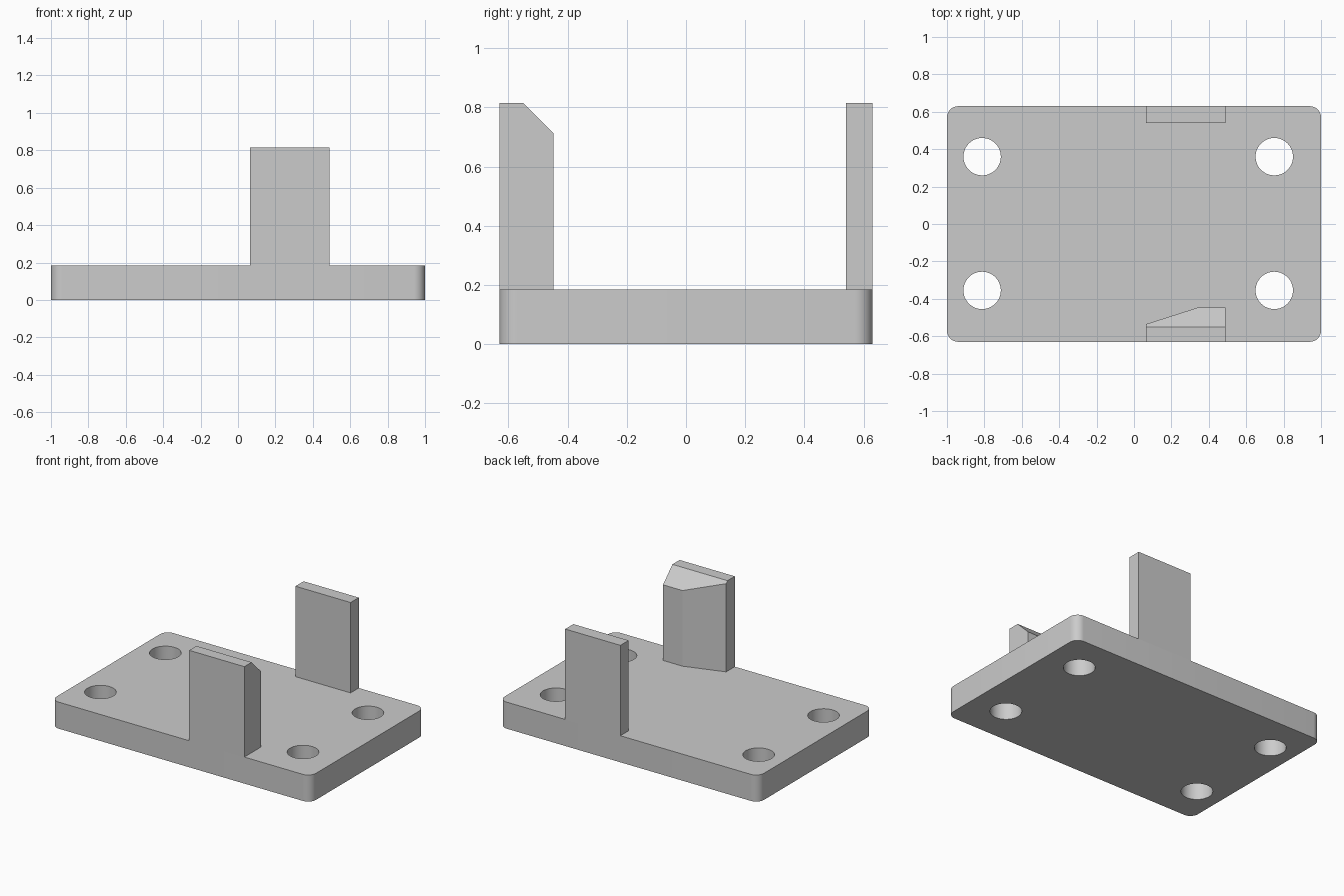
import bpy, bmesh
from mathutils import Vector

cube = bpy.data.objects.get("Cube")
if cube:
    bpy.data.objects.remove(cube, do_unlink=True)

# One plain grey for everything
GREY = (0.6, 0.6, 0.6, 1)
grey = bpy.data.materials.new("light grey")
grey.use_nodes = True
grey.diffuse_color = GREY
grey.node_tree.nodes["Principled BSDF"].inputs["Base Color"].default_value = GREY

HALF_Y, THICK, TOP = 0.63, 0.185, 0.815
POST_LEFT, POST_RIGHT = 0.065, 0.49


def prism(outline, z0, z1):
    """Extrude a counter-clockwise xy outline from z0 to z1."""
    bm = bmesh.new()
    face = bm.faces.new([bm.verts.new((x, y, z0)) for x, y in outline])
    ext = bmesh.ops.extrude_face_region(bm, geom=[face], use_keep_orig=True)
    top = [g for g in ext["geom"] if isinstance(g, bmesh.types.BMVert)]
    bmesh.ops.translate(bm, verts=top, vec=(0, 0, z1 - z0))
    bmesh.ops.recalc_face_normals(bm, faces=bm.faces[:])
    return bm


def rect(x0, x1, y0, y1):
    return [(x0, y0), (x1, y0), (x1, y1), (x0, y1)]


def make_object(name, bm):
    mesh = bpy.data.meshes.new(name)
    bm.to_mesh(mesh)
    bm.free()
    mesh.materials.append(grey)
    obj = bpy.data.objects.new(name, mesh)
    bpy.context.scene.collection.objects.link(obj)
    return obj


# Base plate with rounded vertical corners
bm = prism(rect(-1, 1, -HALF_Y, HALF_Y), 0, THICK)
uprights = [e for e in bm.edges if abs(e.verts[0].co.z - e.verts[1].co.z) > 0.1]
bmesh.ops.bevel(bm, geom=uprights, offset=0.06, segments=8, profile=0.5, affect='EDGES')
plate = make_object("base_plate", bm)

# Four screw holes cut through the plate
bm = bmesh.new()
for x in (-0.812, 0.75):
    for y in (-0.355, 0.36):
        ring = bmesh.ops.create_cone(bm, cap_ends=True, segments=48,
                                     radius1=0.1, radius2=0.1, depth=1)
        bmesh.ops.translate(bm, verts=ring["verts"], vec=(x, y, 0))
cutter = make_object("hole_cutter", bm)
cutter.hide_render = True
cut = plate.modifiers.new("holes", 'BOOLEAN')
cut.operation, cut.solver, cut.object = 'DIFFERENCE', 'EXACT', cutter
bpy.context.view_layer.objects.active = plate
plate.select_set(True)
bpy.ops.object.modifier_apply(modifier=cut.name)
bpy.data.objects.remove(cutter, do_unlink=True)
bpy.ops.object.shade_smooth_by_angle(angle=0.5)

# Back post, a plain slab
make_object("back_post", prism(rect(POST_LEFT, POST_RIGHT, 0.54, HALF_Y), THICK, TOP))

# Front post, tapered in plan, with its inner top edge cut at 45 degrees
outline = [(POST_LEFT, -HALF_Y), (POST_RIGHT, -HALF_Y), (POST_RIGHT, -0.447),
           (0.34, -0.447), (POST_LEFT, -0.535)]
bm = prism(outline, THICK, TOP)
sliced = bmesh.ops.bisect_plane(bm, geom=bm.verts[:] + bm.edges[:] + bm.faces[:],
                                plane_co=Vector((0, -0.55, TOP)),
                                plane_no=Vector((0, 1, 1)), clear_outer=True)
rim = [g for g in sliced["geom_cut"] if isinstance(g, bmesh.types.BMEdge)]
bmesh.ops.contextual_create(bm, geom=rim)
bmesh.ops.recalc_face_normals(bm, faces=bm.faces[:])
make_object("front_post", bm)
